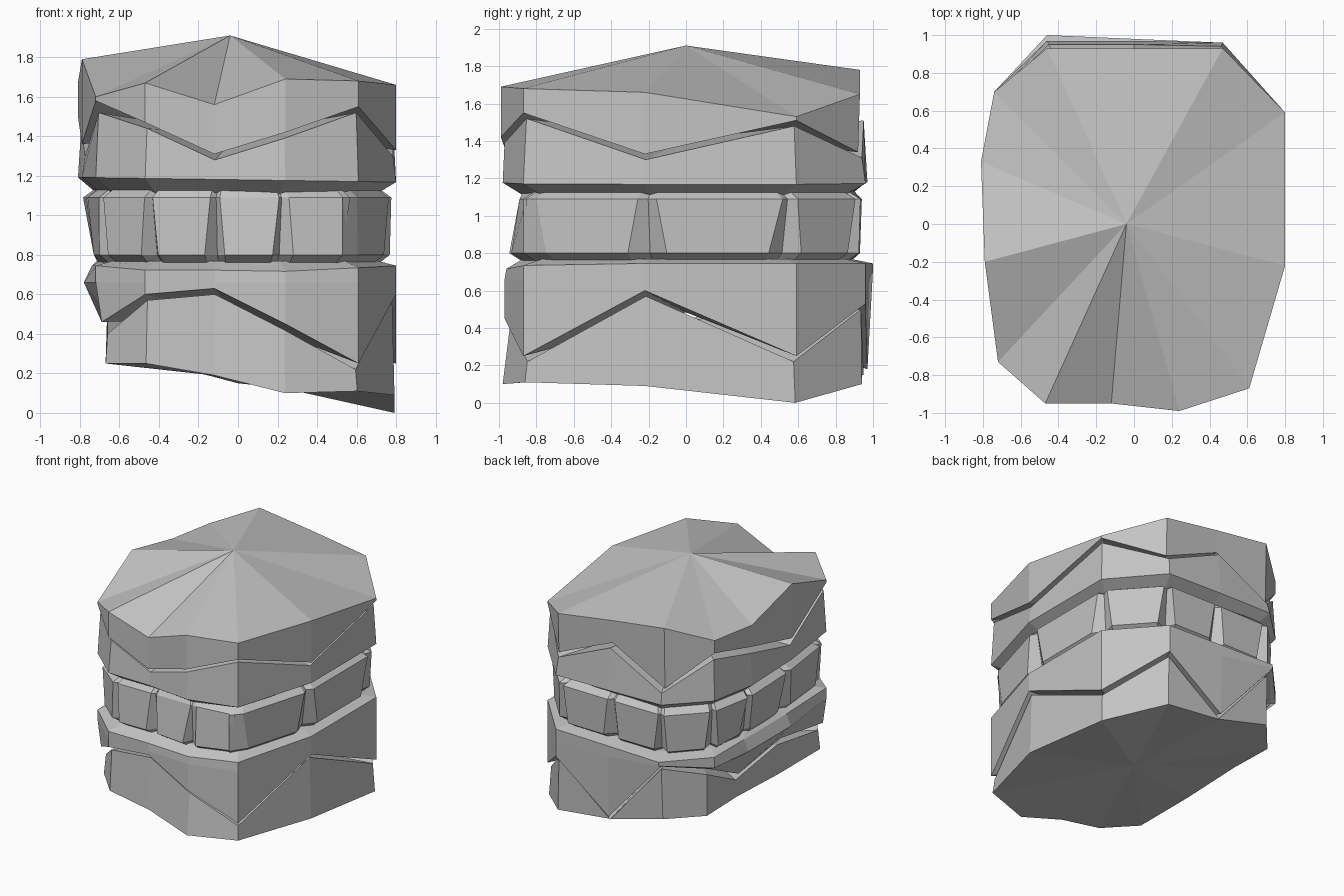
import bpy
import bmesh
from mathutils import Vector

default_cube = bpy.data.objects.get("Cube")
if default_cube:
    bpy.data.objects.remove(default_cube, do_unlink=True)

stone = bpy.data.materials.new("light grey stone")
stone.use_nodes = True
stone.diffuse_color = (0.55, 0.55, 0.55, 1)
stone.node_tree.nodes["Principled BSDF"].inputs["Base Color"].default_value = stone.diffuse_color

# Corner plan, anticlockwise from the front corner on the +x side
PLAN = [Vector(p) for p in (
    (.61, -.87), (.8, -.22), (.8, .59), (.47, .96), (0, .98), (-.46, 1), (-.74, .7),
    (-.81, .33), (-.79, -.2), (-.72, -.73), (-.47, -.95), (-.12, -.95), (.24, -.99))]

# Heights along the corners for the rim, the two cracks and the underside
CAP_RIM = (1.68, 1.66, 1.53, 1.65, 1.72, 1.78, 1.67, 1.67, 1.79, 1.6, 1.67, 1.56, 1.69)
UPPER_CRACK = (1.55, 1.33, 1.51, 1.34, 1.54, 1.3, 1.57, 1.5, 1.36, 1.58, 1.47, 1.31, 1.42)
LOWER_CRACK = (.25, .6, .25, .53, .18, .7, .64, .46, .54, .46, .6, .63, .45)
UNDERSIDE = (.11, .09, 0, .1, .15, .27, .26, .27, .25, .25, .25, .19, .1)


def ring(heights, scale=1.0, left=-1.0, front=-1.0, back=1.0, plan=PLAN):
    """Closed outline with one height per corner, or one shared height, kept inside limits."""
    if isinstance(heights, (int, float)):
        heights = [heights] * len(plan)
    return [Vector((max(p.x * scale, left), min(max(p.y * scale, front), back), z))
            for p, z in zip(plan, heights)]


def below_crack(heights):
    """Matching edge under a crack, which gapes wider on the -x side."""
    return [z - (.06 if p.x < -.7 else .03) for p, z in zip(PLAN, heights)]


def solid(name, rings, top_centre=None):
    """Loft stacked rings, lowest first, and close both ends with fans."""
    bm = bmesh.new()
    loops = [[bm.verts.new(p) for p in r] for r in rings]
    count = len(loops[0])

    for low, high in zip(loops, loops[1:]):
        for i in range(count):
            j = (i + 1) % count
            bm.faces.new((low[i], low[j], high[j], high[i]))

    for loop, centre in ((loops[0], None), (loops[-1], top_centre)):
        if centre is None:
            middle = sum((v.co for v in loop), Vector()) / count
            centre = (0, 0, middle.z)
        hub = bm.verts.new(centre)
        for i in range(count):
            bm.faces.new((loop[i], loop[(i + 1) % count], hub))

    bmesh.ops.recalc_face_normals(bm, faces=bm.faces)
    mesh = bpy.data.meshes.new(name)
    bm.to_mesh(mesh)
    bm.free()
    mesh.materials.append(stone)
    part = bpy.data.objects.new(name, mesh)
    bpy.context.collection.objects.link(part)


# Faceted cap with a shallow peak
solid("cap", [ring(UPPER_CRACK, back=.92), ring(CAP_RIM, back=.93)],
      top_centre=(-.04, 0, 1.91))

# Upper band with a jagged top and a bevelled lower edge
upper_edge = [1.18 - p.x * .015 for p in PLAN]
solid("upper_band", [
    ring(1.11, .88),
    ring(upper_edge, front=-.98, back=.97),
    ring(below_crack(UPPER_CRACK), .98, back=.95)])

# Middle course: flat blocks on each side, parted by tapered grooves
block_bottom, block_top = [], []
for i, corner in enumerate(PLAN):
    following = PLAN[(i + 1) % len(PLAN)]
    if i == 0:
        sharp = Vector((.53, -.87))
        block_bottom.append(sharp)
        block_top.append(sharp)
    else:
        block_bottom.append(corner * .87)
        block_top.append(corner * .92)
    for step_low, step_high in ((.14, .07), (.84, .93)):
        block_bottom.append(corner.lerp(following, step_low) * .96)
        block_top.append(corner.lerp(following, step_high) * .97)

solid("block_course", [
    ring(.74, .9, plan=block_bottom),
    ring(.8, left=-.73, back=.93, plan=block_bottom),
    ring(1.09, front=-.89, back=.94, plan=block_top),
    ring(1.13, .93, front=-.87, plan=block_top)])

# Lower band with a bevelled top and a jagged lower edge
lower_rim = [.745 - max(0, -.8 - p.y) * .15 for p in PLAN]
lower_waist = [max(.66, z + .015) for z in LOWER_CRACK]
solid("lower_band", [
    ring(LOWER_CRACK, left=-.69, front=-.97, back=.97),
    ring(lower_waist, left=-.78, front=-.97),
    ring(lower_rim, left=-.74, front=-.96),
    ring(.77, .88)])

# Base with a sloping underside that fits below the lower crack
solid("base", [
    ring(UNDERSIDE, .99, left=-.67, back=.94),
    ring(below_crack(LOWER_CRACK), .975, left=-.66, front=-.94, back=.95)])
